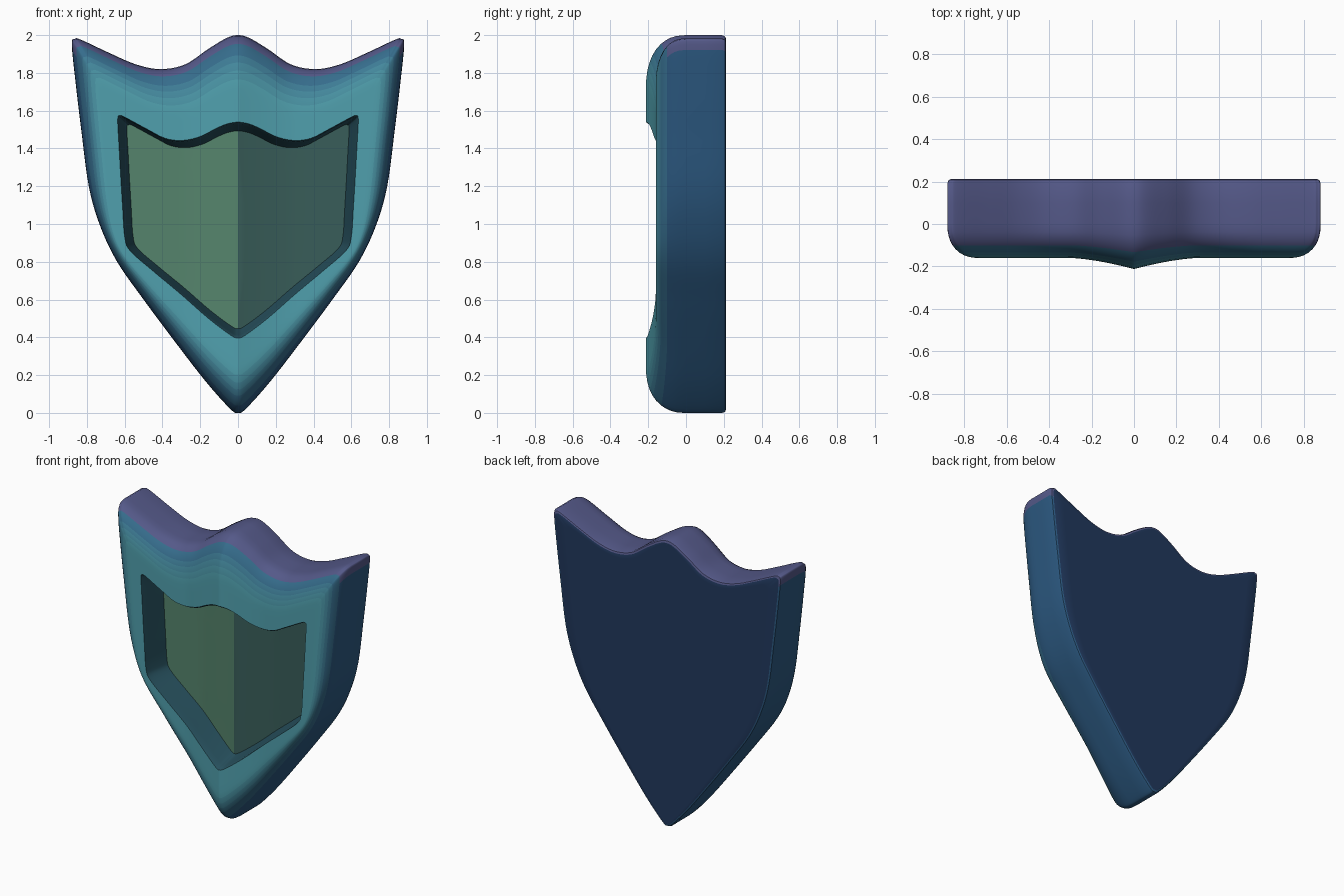
import bpy, bmesh

if "Cube" in bpy.data.objects:
    bpy.data.objects.remove(bpy.data.objects["Cube"])

# Right half outlines (x, z), from top centre round to bottom tip; matched point for point
OUTER = [(0, 2.0), (.06, 1.985), (.16, 1.925), (.28, 1.845), (.41, 1.82), (.54, 1.845), (.68, 1.905),
         (.83, 1.975), (.865, 1.98), (.88, 1.95), (.86, 1.75), (.83, 1.5), (.79, 1.2), (.73, .99),
         (.64, .8), (.5, .6), (.34, .385), (.17, .165), (.04, .02), (0, 0)]
INNER = [(0, 1.53), (.06, 1.52), (.12, 1.495), (.2, 1.455), (.29, 1.435), (.38, 1.445), (.47, 1.49),
         (.59, 1.555), (.62, 1.565), (.632, 1.545), (.625, 1.4), (.617, 1.25), (.607, 1.08), (.597, .93),
         (.57, .86), (.45, .755), (.31, .64), (.16, .51), (.04, .42), (0, .405)]
SUB = 5
TOP_END = 8 * SUB          # index of the upper corner along the outline


def spline(pts):
    """Catmull-Rom curve, mirrored at both ends so it closes smoothly on x = 0."""
    p = [(-pts[1][0], pts[1][1])] + pts + [(-pts[-2][0], pts[-2][1])]
    out = []
    for a, b, c, d in zip(p, p[1:], p[2:], p[3:]):
        for s in range(SUB):
            t = s / SUB
            out.append(tuple(.5 * (2 * b[j] + (c[j] - a[j]) * t + (2 * a[j] - 5 * b[j] + 4 * c[j] - d[j]) * t * t
                             + (3 * b[j] - a[j] - 3 * c[j] + d[j]) * t ** 3) for j in (0, 1)))
    return out + [pts[-1]]


outer, inner = spline(OUTER), spline(INNER)
N = len(outer)


def ridge(x):
    """Central crease that stands 0.05 proud."""
    return .052 * max(0, 1 - abs(x) / .3) ** 1.5


def between(t):
    return [(a[0] + (b[0] - a[0]) * t, a[1] + (b[1] - a[1]) * t) for a, b in zip(outer, inner)]


def shrink(pts, s, zc=1.0):
    return [(x * s, zc + (z - zc) * s) for x, z in pts]


def ring(pts, depth):
    return [(x, depth(x), z) for x, z in pts]


def fill_rings(pts, depth, steps=10):
    """Rings that squeeze an outline sideways onto the centre line."""
    top, bot = pts[0][1], pts[-1][1]
    return [ring([(x * k / steps, z * k / steps + (top + (bot - top) * i / (N - 1)) * (1 - k / steps))
                  for i, (x, z) in enumerate(pts)], depth) for k in range(steps, -1, -1)]


def material(name, rgb):
    m = bpy.data.materials.new(name)
    m.diffuse_color = (*rgb, 1)
    m.use_nodes = True
    m.node_tree.nodes["Principled BSDF"].inputs["Base Color"].default_value = m.diffuse_color
    return m


def loft(name, rings, mats, pick, angle=.7, closed=True):
    """Skin the half rings on both sides of x = 0; pick(ring, index, side) gives the material."""
    bm = bmesh.new()
    for side in (1, -1):
        vs = [[bm.verts.new((x * side, y, z)) for x, y, z in r] for r in rings]
        for r in range(len(vs) - 1):
            for i in range(N - 1):
                f = bm.faces.new((vs[r][i], vs[r][i + 1], vs[r + 1][i + 1], vs[r + 1][i])[::side])
                f.material_index = pick(r, i, side)
    bmesh.ops.remove_doubles(bm, verts=bm.verts, dist=.0004)
    if closed:
        bmesh.ops.recalc_face_normals(bm, faces=bm.faces)
    else:
        bm.normal_update()
        for f in bm.faces:
            if f.normal.y > 0:
                f.normal_flip()
    me = bpy.data.meshes.new(name)
    bm.to_mesh(me)
    bm.free()
    for m in mats:
        me.materials.append(m)
    ob = bpy.data.objects.new(name, me)
    bpy.context.collection.objects.link(ob)
    bpy.ops.object.select_all(action='DESELECT')
    ob.select_set(True)
    bpy.context.view_layer.objects.active = ob
    bpy.ops.object.shade_smooth_by_angle(angle=angle)


# Shield body: back plate, side wall, rounded rim, wall of the recess
def front(t):
    k = (1 - max(0, 1 - t / .6) ** 2.3) ** (1 / 2.3)
    return lambda x: -(.16 + ridge(x)) * k


floor = lambda x: .01 - ridge(x)
panel_edge = shrink(inner, .93)
back = fill_rings(shrink(outer, .98), lambda x: .212)[::-1]
rings = back + [ring(shrink(outer, .993), lambda x: .207), ring(outer, lambda x: .19), ring(outer, lambda x: .1)]
n_back, n_wall = len(back), len(rings)
ts = [0, .01, .03, .06, .1, .16, .23, .31, .4, .5, .6, .72, .84, .94, .98]
rings += [ring(between(t), front(t)) for t in ts]
n_front = len(rings)
rings += [ring(inner, lambda x: front(1)(x) + .012), ring(shrink(inner, .985), lambda x: front(1)(x) + .05),
          ring(panel_edge, floor)]

blue, teal = (.025, .1, .22), (.08, .35, .42)
GRAD = 6
body_mats = [material("back_navy", (.015, .04, .11)), material("top_violet", (.09, .1, .25)),
             material("recess_wall", (.02, .08, .11))]
body_mats += [material(f"rim_{g}", [a + (b - a) * g / (GRAD - 1) for a, b in zip(blue, teal)]) for g in range(GRAD)]


def body_pick(r, i, side):
    if r < n_back - 1:
        return 0
    if r >= n_front - 1:
        return 2
    t = ts[r - n_wall] if r >= n_wall else 0
    if i < TOP_END + 6 and t < .1:
        return 1
    return 3 + min(GRAD - 1, int(t / .6 * GRAD))


loft("shield_body", rings, body_mats, body_pick)

# Recessed panel with its centre crease
loft("inset_panel", fill_rings(panel_edge, floor, 16),
     [material("panel_green", (.09, .23, .15)), material("panel_dark_green", (.04, .11, .1))],
     lambda r, i, side: 0 if side < 0 else 1, closed=False)
